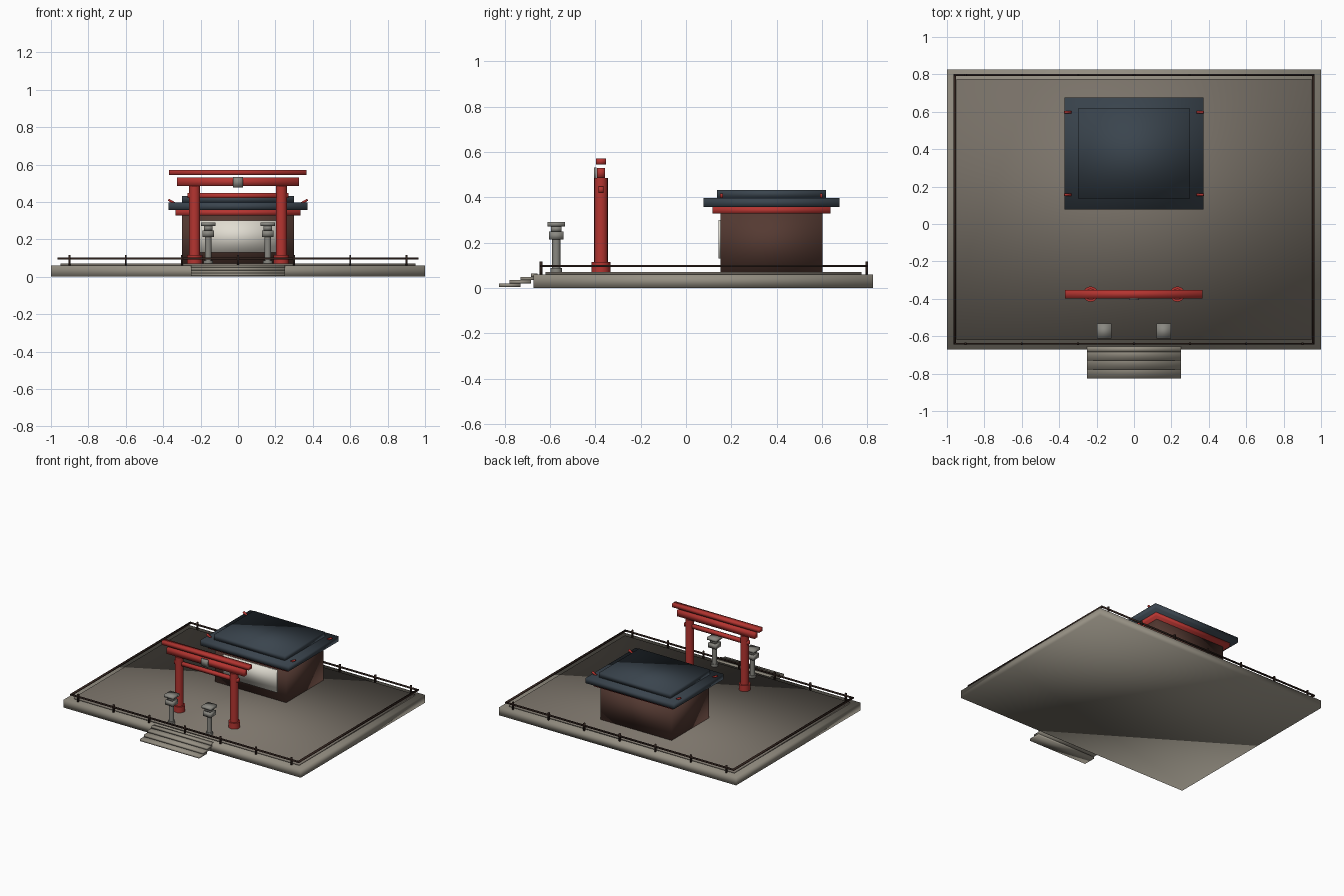
import bpy, bmesh, math
from mathutils import Matrix

if "Cube" in bpy.data.objects:
    bpy.data.objects.remove(bpy.data.objects["Cube"])


def material(name, rgb):
    m = bpy.data.materials.new(name)
    m.diffuse_color = (*rgb, 1)
    m.use_nodes = True
    m.node_tree.nodes["Principled BSDF"].inputs["Base Color"].default_value = m.diffuse_color
    return m


STONE = material("pale_stone", (0.30, 0.275, 0.225))
PAVING = material("paving_stone", (0.20, 0.175, 0.145))
RED = material("vermilion", (0.46, 0.035, 0.03))
TIMBER = material("brown_timber", (0.09, 0.042, 0.032))
RAIL = material("dark_rail", (0.03, 0.016, 0.012))
SLATE = material("slate_roof", (0.042, 0.058, 0.075))
PAPER = material("paper_screen", (0.75, 0.72, 0.64))
LANTERN = material("lantern_stone", (0.25, 0.245, 0.22))


def finish(name, bm, mat):
    mesh = bpy.data.meshes.new(name)
    for f in bm.faces:
        f.smooth = True
    bm.to_mesh(mesh)
    bm.free()
    mesh.materials.append(mat)
    ob = bpy.data.objects.new(name, mesh)
    bpy.context.collection.objects.link(ob)
    return ob


def box(name, x, y, z, mat):
    """Soft-shaded block from (min, max) ranges."""
    bm = bmesh.new()
    bmesh.ops.create_cube(bm, size=1)
    for v in bm.verts:
        v.co = [(r[0] + r[1]) / 2 + c * (r[1] - r[0]) for c, r in zip(v.co, (x, y, z))]
    return finish(name, bm, mat)


def post(name, x, y, z, r, mat, sides=16):
    """Round upright with crisp ends."""
    bm = bmesh.new()
    place = Matrix.Translation((x, y, (z[0] + z[1]) / 2))
    bmesh.ops.create_cone(bm, cap_ends=True, segments=sides, radius1=r, radius2=r,
                          depth=z[1] - z[0], matrix=place)
    for e in bm.edges:
        e.smooth = all(len(f.verts) == 4 for f in e.link_faces)
    return finish(name, bm, mat)


def around(c, half):
    return (c - half, c + half)


# Terrace and paving
FLOOR = 0.07
box("terrace", (-1, 1), (-0.672, 0.825), (0, 0.06), STONE)
box("paving", (-0.95, 0.95), (-0.62, 0.775), (0.06, FLOOR), PAVING)

# Entrance steps: overlapping slabs
for i in range(4):
    y = -0.825 + 0.047 * i
    z = 0.004 + 0.015 * i
    box("step", (-0.25, 0.25), (y, min(y + 0.094, -0.655)), (z, z + 0.015), STONE)

# Boundary railing
for y in (-0.64, 0.797):
    box("long_rail", (-0.96, 0.96), around(y, 0.005), (0.092, 0.102), RAIL)
    for i in range(-3, 4):
        box("rail_post", around(i * 0.3, 0.005), around(y, 0.006), (0.06, 0.117), RAIL)
for s in (-1, 1):
    box("side_rail", around(s * 0.958, 0.007), (-0.645, 0.802), (0.092, 0.102), RAIL)

# Gate
GY = -0.375
for s in (-1, 1):
    post("gate_pillar", s * 0.232, GY, (FLOOR, 0.484), 0.03, RED)
    post("pillar_base", s * 0.232, GY, (FLOOR, 0.115), 0.041, RED)
box("tie_beam", (-0.27, 0.27), around(GY, 0.012), (0.42, 0.447), RED)
box("lintel", (-0.327, 0.327), around(GY, 0.018), (0.484, 0.53), RED)
box("top_beam", (-0.369, 0.367), around(GY, 0.022), (0.544, 0.571), RED)
box("gate_plaque", around(0, 0.027), (-0.406, -0.394), (0.478, 0.532), LANTERN)

# Pair of stone lanterns
LY = -0.572
for s in (-1, 1):
    x = s * 0.159
    post("lantern_foot", x, LY, (FLOOR, 0.088), 0.025, LANTERN)
    post("lantern_stem", x, LY, (FLOOR, 0.215), 0.018, LANTERN)
    box("lantern_table", around(x, 0.032), around(LY, 0.032), (0.213, 0.248), LANTERN)
    box("lantern_light", around(x, 0.023), around(LY, 0.023), (0.248, 0.272), LANTERN)
    box("lantern_cap", around(x, 0.039), around(LY, 0.039), (0.272, 0.29), LANTERN)

# Hall
HY = 0.377
box("hall_walls", (-0.3, 0.3), around(HY, 0.225), (FLOOR, 0.335), TIMBER)
box("screen_panel", (-0.228, 0.228), (0.143, 0.152), (0.13, 0.3), PAPER)
box("eaves_band", (-0.335, 0.335), around(HY, 0.26), (0.328, 0.357), RED)
box("lower_roof", (-0.372, 0.372), around(HY, 0.3), (0.356, 0.396), SLATE)
box("upper_roof", (-0.3, 0.3), around(HY, 0.24), (0.396, 0.433), SLATE)

# Tilted red tips at the roof corners
for sx in (-1, 1):
    for sy in (-1, 1):
        tip = box("roof_tip", around(0, 0.02), around(0, 0.006), around(0, 0.006), RED)
        tip.location = (sx * 0.355, HY + sy * 0.22, 0.402)
        tip.rotation_euler.y = -sx * math.radians(30)
